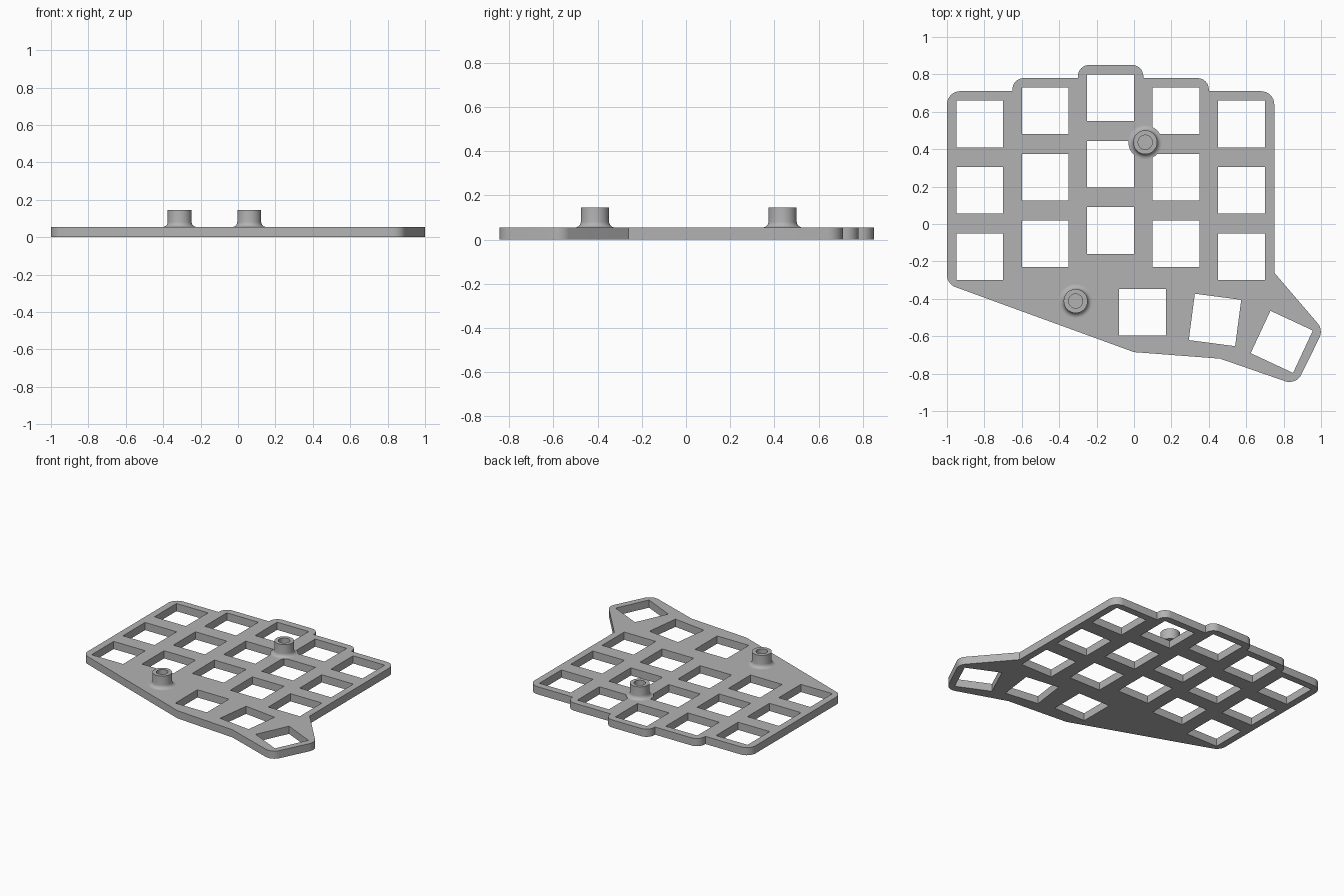
import bpy
import bmesh
import math
from mathutils import Vector, Matrix

if "Cube" in bpy.data.objects:
    bpy.data.objects.remove(bpy.data.objects["Cube"], do_unlink=True)

THICK = 0.055
KEY = 0.25

grey = bpy.data.materials.new("plain grey")
grey.use_nodes = True
colour = (0.45, 0.45, 0.45, 1)
grey.diffuse_color = colour
grey.node_tree.nodes["Principled BSDF"].inputs["Base Color"].default_value = colour


def add_object(name, bm):
    bmesh.ops.recalc_face_normals(bm, faces=bm.faces[:])
    mesh = bpy.data.meshes.new(name)
    bm.to_mesh(mesh)
    bm.free()
    mesh.materials.append(grey)
    obj = bpy.data.objects.new(name, mesh)
    bpy.context.collection.objects.link(obj)
    bpy.ops.object.select_all(action="DESELECT")
    obj.select_set(True)
    bpy.context.view_layer.objects.active = obj
    bpy.ops.object.shade_smooth_by_angle(angle=math.radians(30))
    return obj


def fillet(prev, corner, following, radius, steps=8):
    """Points of an arc that rounds one corner of the outline."""
    a = (prev - corner).normalized()
    b = (following - corner).normalized()
    half = a.angle(b) / 2
    centre = corner + (a + b).normalized() * radius / math.sin(half)
    start = corner + a * radius / math.tan(half) - centre
    end = corner + b * radius / math.tan(half) - centre
    sweep = math.pi - 2 * half
    return [centre + (start * math.sin(sweep * (1 - i / steps))
                      + end * math.sin(sweep * i / steps)) / math.sin(sweep)
            for i in range(steps + 1)]


def add_loop(bm, points):
    verts = [bm.verts.new((p.x, p.y, 0)) for p in points]
    return [bm.edges.new((v, verts[i - 1])) for i, v in enumerate(verts)]


# Plate outline: x, y, corner radius (0 is sharp)
corners = [
    (-1, 0.71, 0.07), (-0.65, 0.71, 0), (-0.65, 0.78, 0.06),
    (-0.30, 0.78, 0), (-0.30, 0.85, 0.06), (0.05, 0.85, 0.06),
    (0.05, 0.78, 0), (0.40, 0.78, 0.06), (0.40, 0.71, 0),
    (0.75, 0.71, 0.07), (0.75, -0.26, 0), (1.012, -0.566, 0.07),
    (0.867, -0.861, 0.07), (0.46, -0.72, 0), (0, -0.685, 0),
    (-1, -0.321, 0.07),
]
spots = [Vector(c[:2]) for c in corners]
outline = []
for i, (x, y, r) in enumerate(corners):
    if r:
        outline += fillet(spots[i - 1], spots[i], spots[(i + 1) % len(spots)], r)
    else:
        outline.append(spots[i])

# Square key openings: five staggered columns and a fanned thumb row
openings = [(-0.825 + 0.35 * col, top - 0.355 * row, 0)
            for col, top in enumerate((0.535, 0.605, 0.675, 0.605, 0.535))
            for row in range(3)]
openings += [(0.046, -0.472, 0), (0.433, -0.513, -7.5), (0.79, -0.63, -25)]

bm = bmesh.new()
edges = add_loop(bm, outline)
for x, y, angle in openings:
    turn = Matrix.Rotation(math.radians(angle), 2)
    edges += add_loop(bm, [Vector((x, y)) + turn @ Vector((sx, sy)) * KEY / 2
                           for sx, sy in ((-1, -1), (1, -1), (1, 1), (-1, 1))])
bmesh.ops.triangle_fill(bm, edges=edges, use_beauty=True, use_dissolve=False)
raised = bmesh.ops.extrude_face_region(bm, geom=bm.faces[:], use_keep_orig=True)
bmesh.ops.translate(bm, vec=(0, 0, THICK),
                    verts=[g for g in raised["geom"] if isinstance(g, bmesh.types.BMVert)])
add_object("key_plate", bm)


# Hollow standoffs with a curved flare at the foot
def standoff(name, x, y):
    outer, bore, flare, top = 0.064, 0.038, 0.026, 0.145
    base = THICK - 0.002
    profile = [(0, base), (outer + flare, base)]
    for i in range(7):
        a = math.pi / 2 * i / 6
        profile.append((outer + flare * (1 - math.sin(a)),
                        THICK + flare * (1 - math.cos(a))))
    profile += [(outer, top), (bore, top), (bore, THICK + 0.003), (0, THICK + 0.003)]
    bm = bmesh.new()
    verts = [bm.verts.new((r, 0, z)) for r, z in profile]
    lines = [bm.edges.new(pair) for pair in zip(verts, verts[1:])]
    bmesh.ops.spin(bm, geom=verts + lines, cent=(0, 0, 0), axis=(0, 0, 1),
                   angle=math.tau, steps=40, use_merge=True)
    bmesh.ops.remove_doubles(bm, verts=bm.verts[:], dist=0.0001)
    obj = add_object(name, bm)
    obj.location = (x, y, 0)


standoff("rear_standoff", 0.06, 0.437)
standoff("front_standoff", -0.312, -0.412)
